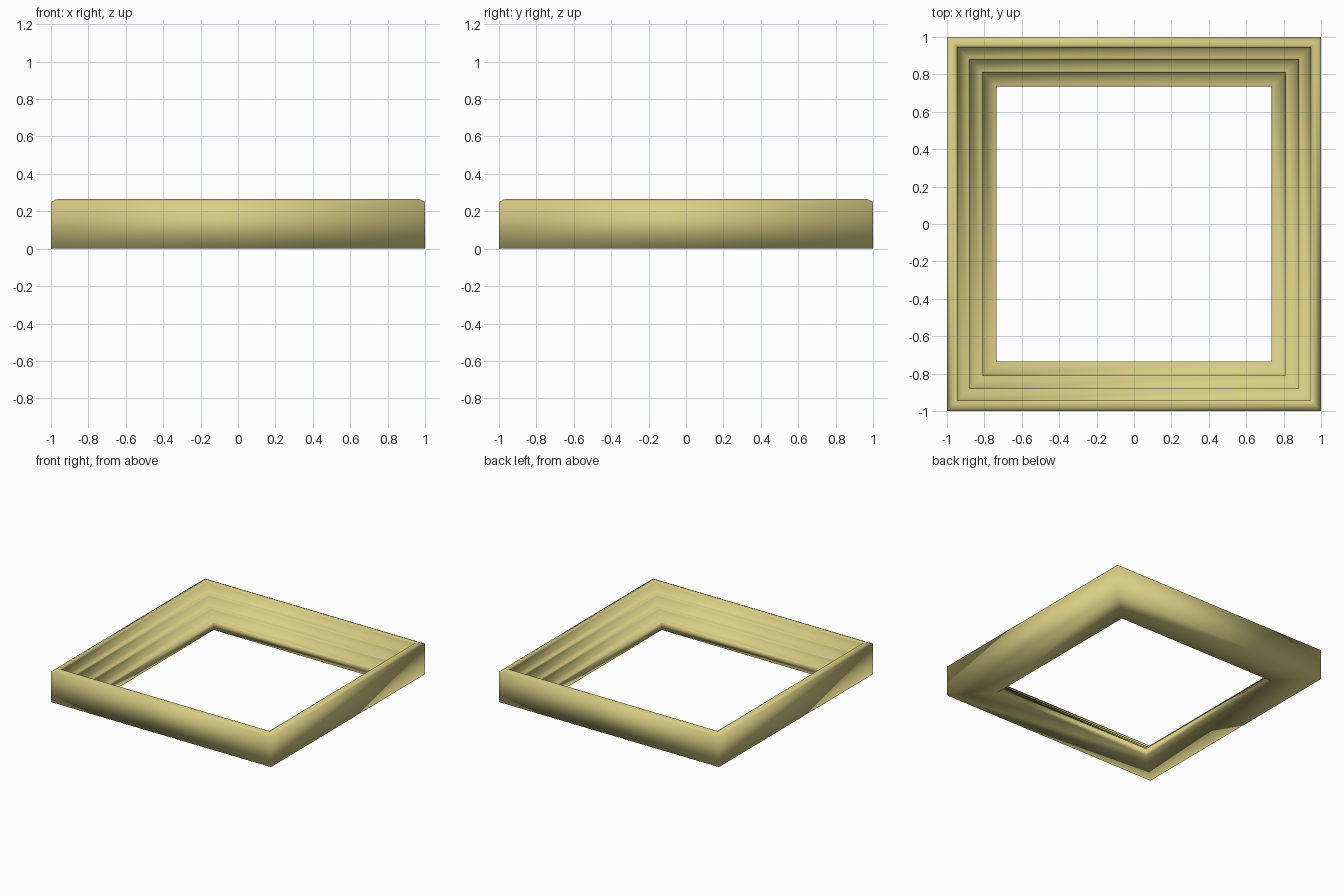
import bpy, bmesh

if "Cube" in bpy.data.objects:
    bpy.data.objects.remove(bpy.data.objects["Cube"])

# One flat colour for the whole frame
mat = bpy.data.materials.new("pale_gold")
mat.diffuse_color = (0.69, 0.62, 0.235, 1)
mat.use_nodes = True
mat.node_tree.nodes["Principled BSDF"].inputs["Base Color"].default_value = mat.diffuse_color

# Cross-section as (half width, height): outer wall, eased rim, then steps down to the opening
profile = [(1.0, 0.0), (1.0, 0.25), (0.97, 0.265)]
steps = [(0.945, 0.265, 0.20), (0.88, 0.20, 0.135), (0.81, 0.135, 0.07)]
for r, top, bottom in steps:
    profile += [(r + 0.006, top), (r, top - 0.012), (r - 0.006, bottom)]
profile += [(0.741, 0.07), (0.735, 0.058), (0.735, 0.0)]

# Sweep the section round a square with mitred corners
bm = bmesh.new()
corners = [(-1, -1), (1, -1), (1, 1), (-1, 1)]
rings = [[bm.verts.new((sx * r, sy * r, z)) for r, z in profile] for sx, sy in corners]
n = len(profile)
for i in range(4):
    a, b = rings[i], rings[(i + 1) % 4]
    for j in range(n):
        k = (j + 1) % n
        bm.faces.new((a[j], b[j], b[k], a[k]))
bmesh.ops.recalc_face_normals(bm, faces=bm.faces)
for f in bm.faces:
    f.smooth = True

mesh = bpy.data.meshes.new("stepped_frame")
bm.to_mesh(mesh)
bm.free()
mesh.materials.append(mat)
frame = bpy.data.objects.new("stepped_frame", mesh)
bpy.context.collection.objects.link(frame)
